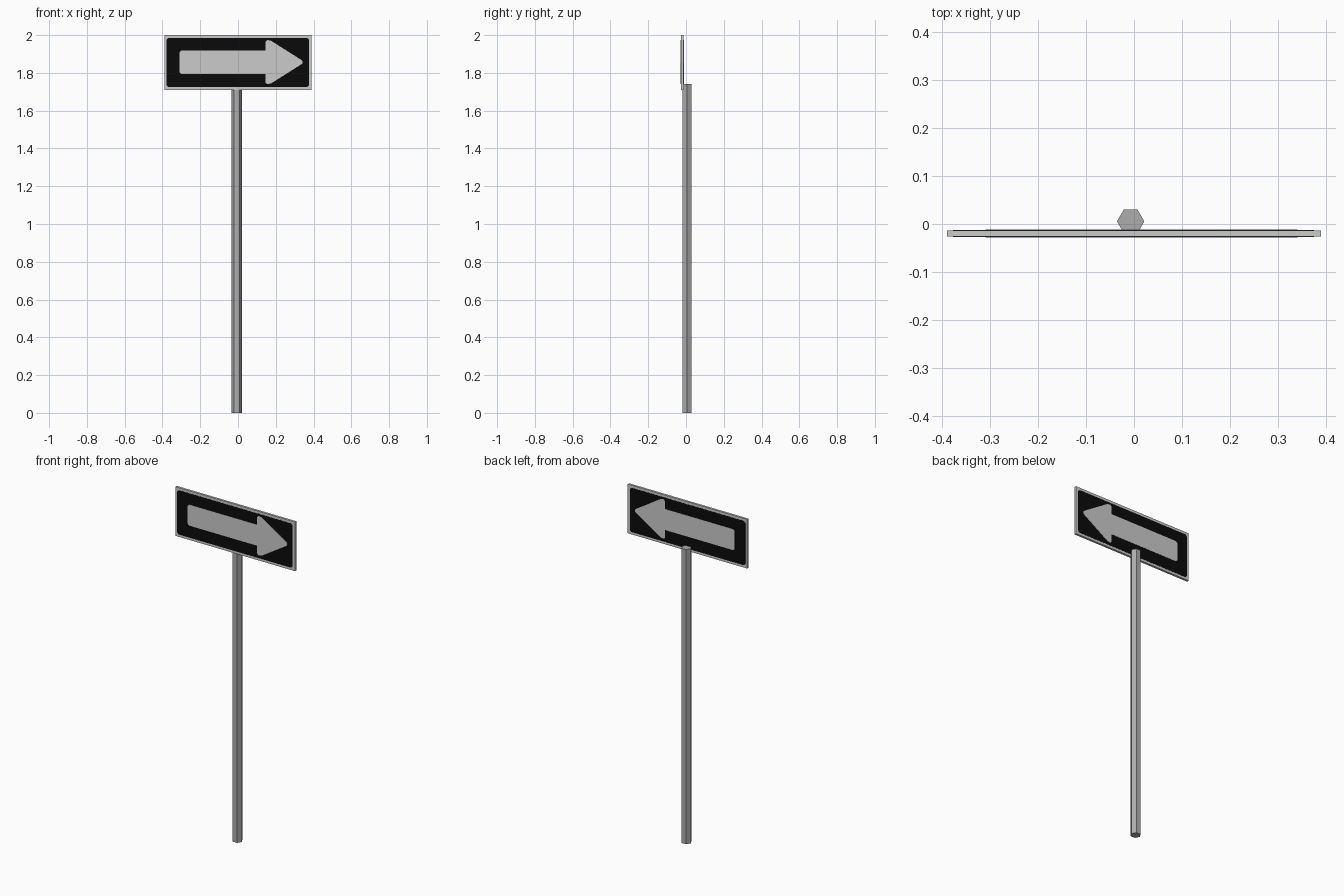
import bpy
import bmesh
from math import radians
from mathutils import Matrix

cube = bpy.data.objects.get("Cube")
if cube:
    bpy.data.objects.remove(cube)


def material(name, value):
    mat = bpy.data.materials.new(name)
    mat.use_nodes = True
    color = (value, value, value, 1)
    mat.diffuse_color = color
    bsdf = mat.node_tree.nodes["Principled BSDF"]
    bsdf.inputs["Base Color"].default_value = color
    return mat


sign_grey = material("light grey", 0.6)
pole_grey = material("pole grey", 0.42)
black = material("black", 0.003)


def finish(bm, name, mat):
    bmesh.ops.recalc_face_normals(bm, faces=bm.faces)
    mesh = bpy.data.meshes.new(name)
    bm.to_mesh(mesh)
    bm.free()
    mesh.materials.append(mat)
    obj = bpy.data.objects.new(name, mesh)
    bpy.context.collection.objects.link(obj)
    return obj


def slab(name, outline, y0, y1, mat):
    """Extrude an x-z outline from y0 to y1."""
    bm = bmesh.new()
    face = bm.faces.new([bm.verts.new((x, y0, z)) for x, z in outline])
    ext = bmesh.ops.extrude_face_region(bm, geom=[face])["geom"]
    verts = [v for v in ext if isinstance(v, bmesh.types.BMVert)]
    bmesh.ops.translate(bm, verts=verts, vec=(0, y1 - y0, 0))
    return finish(bm, name, mat)


def clipped_rect(x0, x1, z0, z1, c):
    return [(x0 + c, z0), (x1 - c, z0), (x1, z0 + c), (x1, z1 - c),
            (x1 - c, z1), (x0 + c, z1), (x0, z1 - c), (x0, z0 + c)]


# Hexagonal pole, set slightly into the back of the sign
bm = bmesh.new()
bmesh.ops.create_cone(bm, cap_ends=True, segments=6, radius1=0.0285,
                      radius2=0.0285, depth=1.74,
                      matrix=Matrix.Translation((-0.007, 0.0055, 0.87))
                      @ Matrix.Rotation(radians(30), 4, "Z"))
finish(bm, "pole", pole_grey)

# Sign board
front, back = -0.0265, -0.0135
slab("sign_board", [(-0.39, 1.71), (0.39, 1.71), (0.39, 2), (-0.39, 2)],
     front, back, sign_grey)

# Upper half of the arrow, mirrored about its centre line
mid = 1.857
half = [(-0.31, 0.052), (-0.3, 0.062), (0.145, 0.062), (0.145, 0.108),
        (0.155, 0.117), (0.175, 0.113), (0.335, 0.012), (0.341, 0.005)]
arrow = [(x, mid + h) for x, h in half]
arrow += [(x, mid - h) for x, h in reversed(half)]
panel = clipped_rect(-0.378, 0.376, 1.724, 1.985, 0.01)

# Painted panel and arrow on both faces, both pointing the same way
for side, y, out in (("front", front, -1), ("back", back, 1)):
    slab(side + "_panel", panel, y, y + out * 0.0008, black)
    slab(side + "_arrow", arrow, y, y + out * 0.0016, sign_grey)
